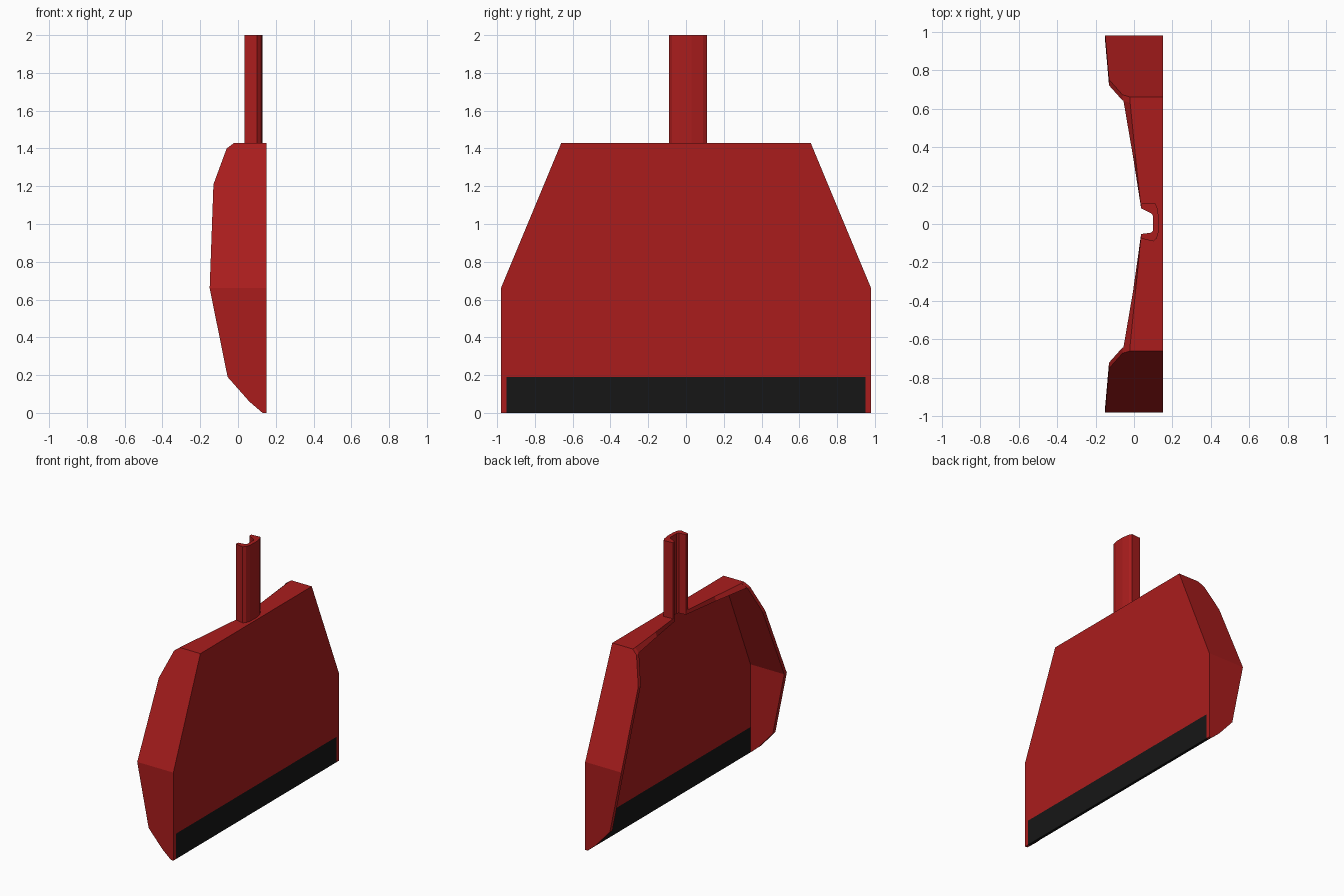
import bpy, bmesh

if "Cube" in bpy.data.objects:
    bpy.data.objects.remove(bpy.data.objects["Cube"])


def material(name, color):
    m = bpy.data.materials.new(name)
    m.diffuse_color = color
    m.use_nodes = True
    m.node_tree.nodes["Principled BSDF"].inputs["Base Color"].default_value = m.diffuse_color
    return m


red = material("red_plastic", (0.40, 0.012, 0.012, 1))
black = material("black_rubber", (0.008, 0.008, 0.008, 1))


def solid(name, ring_a, ring_b, mat, caps=None):
    """Solid between two matching rings of points; caps lists index loops for the end faces."""
    n = len(ring_a)
    bm = bmesh.new()
    a = [bm.verts.new(p) for p in ring_a]
    b = [bm.verts.new(p) for p in ring_b]
    for loop in caps or [range(n)]:
        bm.faces.new([a[i] for i in loop])
        bm.faces.new([b[i] for i in reversed(loop)])
    for i in range(n):
        j = (i + 1) % n
        bm.faces.new((a[j], a[i], b[i], b[j]))
    bmesh.ops.recalc_face_normals(bm, faces=bm.faces[:])
    mesh = bpy.data.meshes.new(name)
    bm.to_mesh(mesh)
    bm.free()
    mesh.materials.append(mat)
    obj = bpy.data.objects.new(name, mesh)
    bpy.context.collection.objects.link(obj)
    return obj


WALL = 0.03
FLOOR = (0.15, 0.13)      # outer and inner x of the pan floor


def half_width(z):
    return 0.98 if z <= 0.66 else 0.98 - 0.32 * (z - 0.66) / 0.77


# Side walls: folded where the pan starts to taper
profile = [(0.15, 0), (0.13, 0), (0.06, 0.06), (-0.055, 0.19), (-0.15, 0.66),
           (-0.13, 1.21), (-0.06, 1.40), (-0.02, 1.43), (0.15, 1.43), (0.15, 0.66)]
for name, s in (("side_wall_left", -1), ("side_wall_right", 1)):
    solid(name,
          [(x, s * half_width(z), z) for x, z in profile],
          [(x, s * (half_width(z) - WALL), z) for x, z in profile],
          red, [[0, 1, 2, 3, 4, 9], [9, 4, 5, 6, 7, 8]])

# Pan floor: tapered plate between the walls
half = [(half_width(z) - WALL, z) for z in (0.19, 0.66, 1.40)]
outline = half + [(-y, z) for y, z in reversed(half)]
solid("pan_floor", *[[(x, y, z) for y, z in outline] for x in FLOOR], red)

# Rubber lip along the bottom edge
lip = [(-0.95, 0), (0.95, 0), (0.95, 0.19), (-0.95, 0.19)]
solid("rubber_lip", *[[(x, y, z) for y, z in lip] for x in FLOOR], black)

# Channel cross-section of the handle (x, y): inner then outer outline
inner = [(0.037, 0.082), (0.09, 0.055), (0.10, 0.042), (0.10, -0.032),
         (0.09, -0.045), (0.037, -0.052)]
outer = [(0.035, -0.075), (0.10, -0.09), (0.118, -0.075), (0.128, -0.04),
         (0.13, 0.03), (0.12, 0.09), (0.108, 0.11), (0.035, 0.105)]

# Top wall: shallow in the middle, notched to follow the handle channel
def top_ring(z, end_x, mid_x):
    w = half_width(z) - WALL
    return ([(0.15, -w, z), (0.15, w, z), (end_x, w, z), (mid_x, 0.35, z)]
            + [(x, y, z) for x, y in inner]
            + [(mid_x, -0.35, z), (end_x, -w, z)])


solid("top_wall", top_ring(1.43, -0.02, 0.008), top_ring(1.40, -0.055, -0.005), red)

# Handle: open channel rising from the top wall
section = inner + outer
solid("handle", *[[(x, y, z) for x, y in section] for z in (1.405, 2.0)], red)
